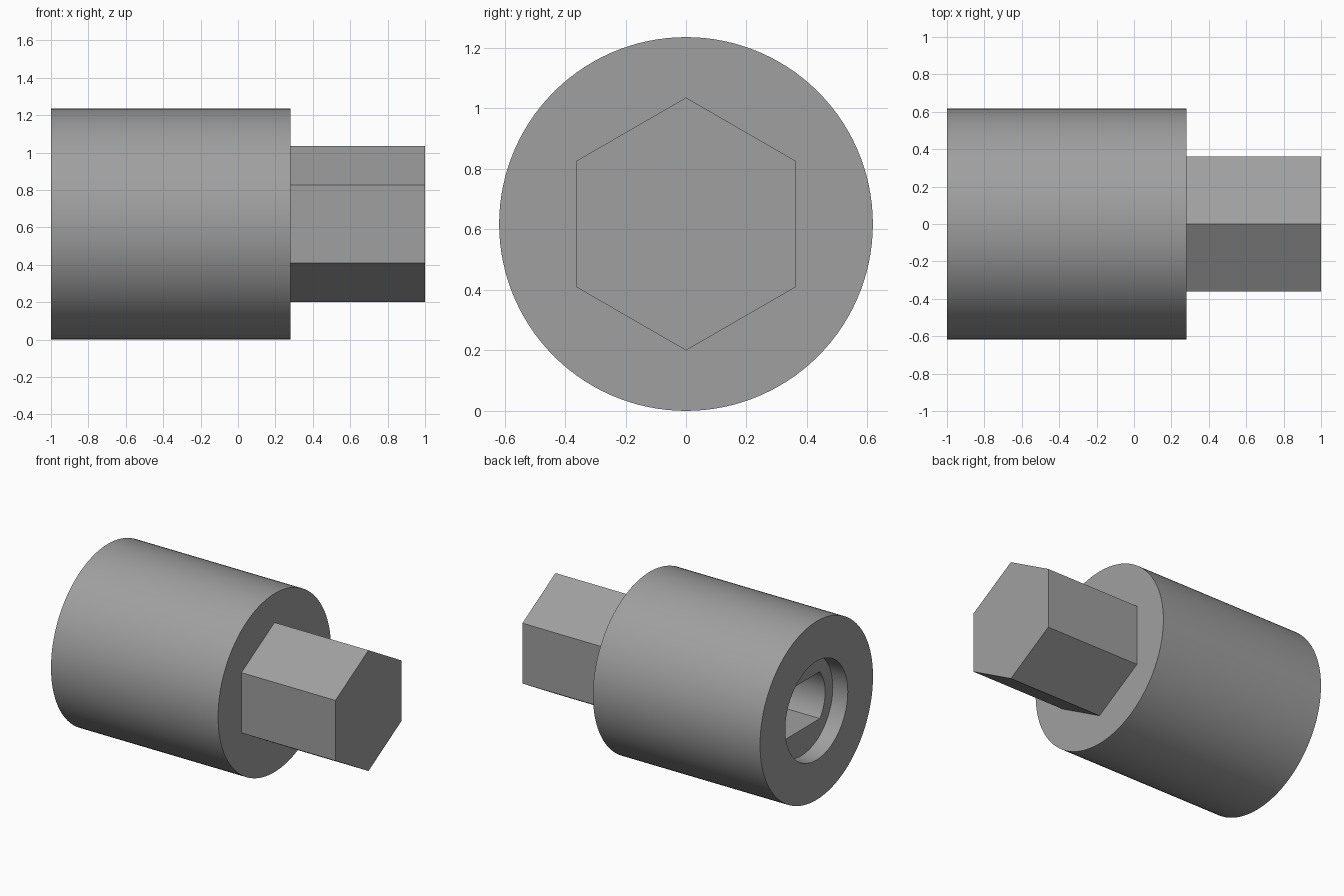
import bpy, bmesh, math

if "Cube" in bpy.data.objects:
    bpy.data.objects.remove(bpy.data.objects["Cube"])

R, AF = 0.618, 0.362          # body radius, hexagon centre-to-flat distance
BORE, FLAT = 0.258, 0.1624    # shaft bore radius and half distance between flats
N = 120

grey = bpy.data.materials.new("grey")
grey.diffuse_color = (0.35, 0.35, 0.35, 1)
grey.use_nodes = True
grey.node_tree.nodes["Principled BSDF"].inputs["Base Color"].default_value = grey.diffuse_color


def circle(r):
    return lambda a: (r * math.cos(a), r * math.sin(a))


def hexagon(a):
    step = math.pi / 3
    r = AF / math.cos((a + step / 2) % step - step / 2)
    return r * math.cos(a), r * math.sin(a)


def double_d(a):
    y, z = circle(BORE)(a)
    return y, max(-FLAT, min(FLAT, z))


def loft(name, sections, n, start=0.0, cap_first=False, cap_last=False):
    """Skin a row of cross-sections (x, shape) placed along the x axis."""
    bm = bmesh.new()
    rings = []
    for x, shape in sections:
        pts = [shape(start + 2 * math.pi * i / n) for i in range(n)]
        rings.append([bm.verts.new((x, y, z + R)) for y, z in pts])
    for p, q in zip(rings, rings[1:]):
        for i in range(n):
            j = (i + 1) % n
            bm.faces.new((p[i], p[j], q[j], q[i]))
    if cap_first:
        bm.faces.new(rings[0][::-1])
    if cap_last:
        bm.faces.new(rings[-1])
    mesh = bpy.data.meshes.new(name)
    bm.to_mesh(mesh)
    bm.free()
    mesh.materials.append(grey)
    ob = bpy.data.objects.new(name, mesh)
    bpy.context.collection.objects.link(ob)
    bpy.ops.object.select_all(action='DESELECT')
    ob.select_set(True)
    bpy.context.view_layer.objects.active = ob
    bpy.ops.object.shade_smooth_by_angle(angle=math.radians(20))
    return ob


# Round body: bore floor, flatted bore, round recess, outer wall, front shoulder
loft("coupler_body", [
    (-0.20, double_d),
    (-0.885, double_d),
    (-0.885, circle(0.342)),
    (-1.0, circle(0.342)),
    (-1.0, circle(R)),
    (0.28, circle(R)),
    (0.28, hexagon),
], N, cap_first=True)

# Hexagonal drive end
loft("hex_drive", [(0.28, hexagon), (1.0, hexagon)], 6,
     start=math.pi / 6, cap_last=True)
